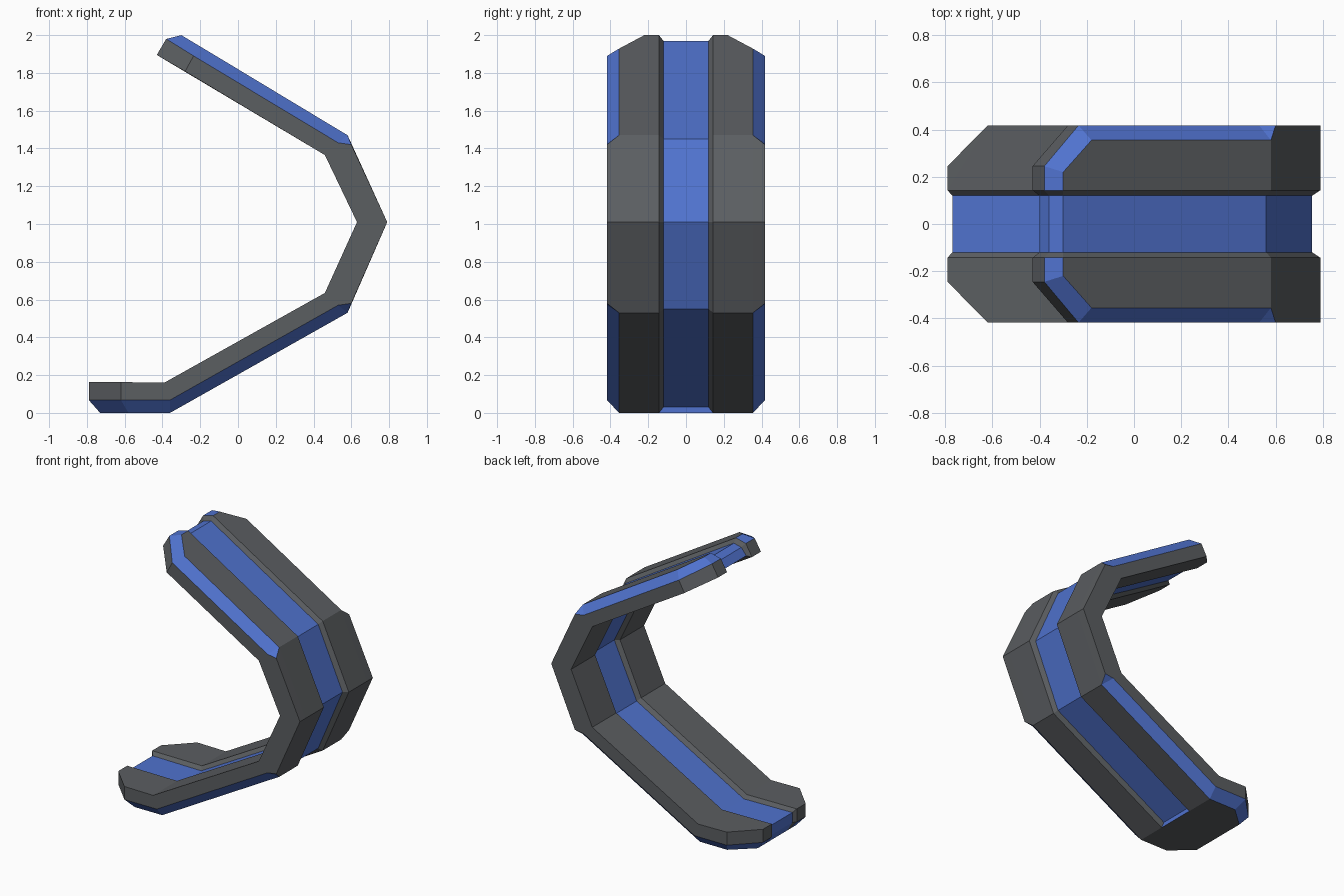
import bpy
import bmesh

cube = bpy.data.objects.get("Cube")
if cube:
    bpy.data.objects.remove(cube, do_unlink=True)


def make_material(name, rgb):
    mat = bpy.data.materials.new(name)
    mat.use_nodes = True
    mat.diffuse_color = (*rgb, 1)
    mat.node_tree.nodes["Principled BSDF"].inputs["Base Color"].default_value = (*rgb, 1)
    return mat


GREY, BLUE = 0, 1
materials = [make_material("dark grey", (0.105, 0.112, 0.12)),
             make_material("royal blue", (0.08, 0.17, 0.62))]


def finish(name, bm):
    bmesh.ops.remove_doubles(bm, verts=bm.verts, dist=0.0005)
    bmesh.ops.recalc_face_normals(bm, faces=bm.faces)
    mesh = bpy.data.meshes.new(name)
    bm.to_mesh(mesh)
    bm.free()
    for mat in materials:
        mesh.materials.append(mat)
    obj = bpy.data.objects.new(name, mesh)
    bpy.context.collection.objects.link(obj)
    return obj


# Half widths of the clip: groove floor, groove lip, bevelled face, full side
FLOOR, LIP, FACE, SIDE = 0.12, 0.143, 0.355, 0.418
TIP_FACE, TIP_SIDE = 0.22, 0.245


# One cross-section of a rail, given as side-view points (x, z):
# groove floors, inner edge, bevel start on the side, outer edge
def station(floor_in, inner, side, outer, floor_out,
            inner_end=None, outer_end=None, tip=False):
    face_y, side_y = (TIP_FACE, TIP_SIDE) if tip else (FACE, SIDE)
    ring = [(floor_in, FLOOR), (inner, LIP), (inner_end or inner, side_y),
            (side, side_y), (outer_end or outer, face_y), (outer, LIP),
            (floor_out, FLOOR)]
    return [(p[0], y, p[1]) for p, y in ring]


def flip(p):
    """Mirror a side-view point about the middle height."""
    return (p[0], 2 - p[1])


# Shared corner points of the side profile
toe = dict(floor_in=(-0.77, 0.14), inner=(-0.79, 0.163), outer=(-0.73, 0), floor_out=(-0.73, 0))
heel = dict(floor_in=(-0.38, 0.135), inner=(-0.39, 0.16), side=(-0.36, 0.068), outer=(-0.36, 0))
knee = dict(floor_in=(0.48, 0.615), inner=(0.46, 0.635), outer=(0.58, 0.53), floor_out=(0.56, 0.55))
upper_knee = {key: flip(p) for key, p in knee.items()}
bend = dict(floor_in=(0.66, 1.01), inner=(0.63, 1.01), side=(0.79, 1.01),
            outer=(0.79, 1.01), floor_out=(0.755, 1.01))
tip = dict(floor_in=(-0.40, 1.905), inner=(-0.43, 1.895), outer=(-0.30, 2), floor_out=(-0.30, 1.97))
bevel_low, bevel_high = (0.53, 0.57), (0.60, 0.58)
toe_side, tip_side = (-0.79, 0.068), (-0.38, 1.98)
toe_mid, tip_mid = (-0.77, 0.068), (-0.36, 1.955)
heel_floor = (-0.36, 0.03)

stations = [
    station(**toe, side=toe_side, tip=True),
    station(**toe, side=(-0.62, 0.068), inner_end=(-0.62, 0.163), outer_end=(-0.58, 0)),
    station(**heel, floor_out=heel["outer"]),
    station(**heel, floor_out=heel_floor),
    station(**knee, side=bevel_low),
    station(**knee, side=bevel_high),
    station(**bend),
    station(**upper_knee, side=flip(bevel_high)),
    station(**upper_knee, side=flip(bevel_low)),
    station(**tip, side=(-0.235, 1.89), inner_end=(-0.28, 1.808), outer_end=(-0.18, 1.928)),
    station(**tip, side=tip_side, tip=True),
]
BEVEL, OUTER_WALL = 3, 5
BACK_SEGMENTS, STEP_SEGMENT = (5, 6), 2


# Side rails: sweep the cross-section, then mirror to the other side
bm = bmesh.new()


def add_face(points, colour):
    unique = list(dict.fromkeys(points))
    if len(unique) > 2:
        bm.faces.new([bm.verts.new(p) for p in unique]).material_index = colour


for s, (a, b) in enumerate(zip(stations, stations[1:])):
    for c in range(len(a)):
        d = (c + 1) % len(a)
        blue = (c == BEVEL and s not in BACK_SEGMENTS) or (c == OUTER_WALL and s == STEP_SEGMENT)
        add_face([a[c], a[d], b[d], b[c]], BLUE if blue else GREY)

# Rail ends with a blue bevel
for ring, lip, mid in ((stations[0], toe_side, toe_mid), (stations[-1], tip_side, tip_mid)):
    floor_in, inner, inner_end, side, outer_end, outer, floor_out = ring
    lip_point = (lip[0], LIP, lip[1])
    mid_point = (mid[0], FLOOR, mid[1])
    add_face([inner, inner_end, side, lip_point], GREY)
    add_face([lip_point, side, outer_end, outer], BLUE)
    add_face([floor_in, inner, lip_point, mid_point], GREY)
    add_face([mid_point, lip_point, outer, floor_out], GREY)
    add_face([floor_in, mid_point, floor_out], GREY)

rails = finish("side_rails", bm)
mirror = rails.modifiers.new("mirror", "MIRROR")
mirror.use_axis = (False, True, False)
mirror.use_mirror_merge = False

# Centre strip: the sunken band between the rails
path = [toe, heel, knee, bend, upper_knee, tip]
profile = [p["floor_in"] for p in path] + [tip_mid]
profile += [p["floor_out"] for p in (tip, upper_knee, bend, knee)]
profile += [heel_floor, heel["outer"], toe["floor_out"], toe_mid]

bm = bmesh.new()
near = [bm.verts.new((x, -FLOOR, z)) for x, z in profile]
far = [bm.verts.new((x, FLOOR, z)) for x, z in profile]
bm.faces.new(near)
bm.faces.new(far[::-1])
for i in range(len(profile)):
    j = (i + 1) % len(profile)
    bm.faces.new((near[i], near[j], far[j], far[i]))
for face in bm.faces:
    underside = max(v.co.z for v in face.verts) < 0.001
    face.material_index = GREY if underside else BLUE
finish("centre_strip", bm)
